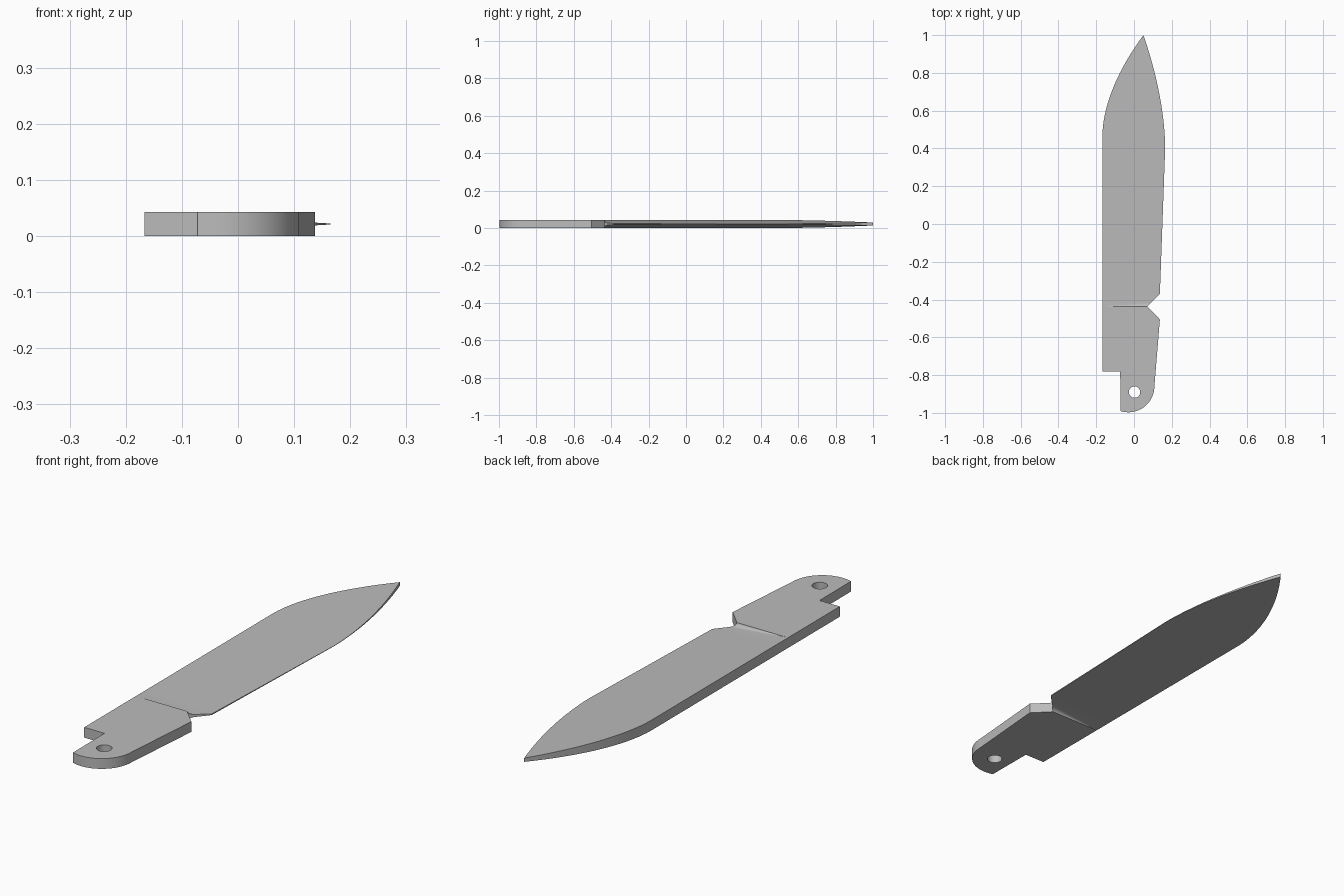
import bpy, bmesh
from math import sin, cos, pi

cube = bpy.data.objects.get("Cube")
if cube:
    bpy.data.objects.remove(cube, do_unlink=True)

HALF = 0.0215      # half of the plate thickness, also the mid height
SPINE = -0.167     # x of the straight back
NOTCH_X, NOTCH_Y = 0.07, -0.437
EDGE = 0.165       # widest x of the cutting edge

steel = bpy.data.materials.new("grey steel")
steel.use_nodes = True
COLOUR = (0.5, 0.5, 0.5, 1)
steel.diffuse_color = COLOUR
steel.node_tree.nodes["Principled BSDF"].inputs["Base Color"].default_value = COLOUR


def make_object(name, bm):
    bmesh.ops.remove_doubles(bm, verts=bm.verts, dist=0.00005)
    bmesh.ops.recalc_face_normals(bm, faces=bm.faces)
    mesh = bpy.data.meshes.new(name)
    bm.to_mesh(mesh)
    bm.free()
    mesh.materials.append(steel)
    obj = bpy.data.objects.new(name, mesh)
    bpy.context.collection.objects.link(obj)
    return obj


def shade(obj):
    bpy.ops.object.select_all(action='DESELECT')
    obj.select_set(True)
    bpy.context.view_layer.objects.active = obj
    bpy.ops.object.shade_smooth_by_angle(angle=pi / 7)


# Tang: flat outline with a rounded end, extruded
radius, cx, cy = 0.138, -0.03, -0.859
arc = [(cx + radius * cos(a), cy + radius * sin(a))
       for a in [-pi * 0.598 * i / 20 for i in range(21)]]
outline = [(SPINE, NOTCH_Y), (NOTCH_X, NOTCH_Y), (0.137, -0.505), *arc,
           (-0.073, -0.78), (SPINE, -0.78)]
bm = bmesh.new()
face = bm.faces.new([bm.verts.new((x, y, 0)) for x, y in outline])
grown = bmesh.ops.extrude_face_region(bm, geom=[face])
bmesh.ops.translate(bm, vec=(0, 0, 2 * HALF),
                    verts=[v for v in grown["geom"] if isinstance(v, bmesh.types.BMVert)])
tang = make_object("tang", bm)

# Pivot hole
bm = bmesh.new()
bmesh.ops.create_cone(bm, cap_ends=True, segments=32, radius1=0.03, radius2=0.03, depth=0.2)
bmesh.ops.translate(bm, verts=bm.verts, vec=(0.003, -0.89, HALF))
cutter = make_object("pivot_hole_cutter", bm)
cut = tang.modifiers.new("pivot hole", 'BOOLEAN')
cut.operation, cut.solver, cut.object = 'DIFFERENCE', 'EXACT', cutter
bpy.context.view_layer.objects.active = tang
bpy.ops.object.modifier_apply(modifier=cut.name)
bpy.data.objects.remove(cutter, do_unlink=True)
shade(tang)


# Blade: wedge section from the thick spine to the thin edge
def wedge(x):
    return 0.0008 + (HALF - 0.0008) * (EDGE - x) / (EDGE - SPINE)


def spine_x(y):
    return SPINE + 0.217 * max(0, (y - 0.47) / 0.53) ** 1.8


def edge_x(y):
    if y > 0.4:
        return EDGE - 0.115 * ((y - 0.4) / 0.6) ** 1.8
    return 0.137 + 0.028 * (y + 0.37) / 0.77


COLS = 10
rows = []
# Concave run-out between the tang and the ground faces
for j in range(7):
    phi = pi / 2 * (1 - j / 6)
    row = []
    for i in range(COLS + 1):
        u = i / COLS
        x = SPINE + (NOTCH_X - SPINE) * u
        t = 1.4 * (HALF - wedge(x)) * (1 - sin(phi))
        x += u * t
        h = wedge(x)
        row.append((x, NOTCH_Y + t, h + (HALF - h) * (1 - cos(phi))))
    rows.append(row)
# Main length and curved point
for y in [-0.37, 0, 0.4] + [0.4 + 0.6 * k / 24 for k in range(1, 25)]:
    a, b = spine_x(y), edge_x(y)
    xs = [a + (b - a) * i / COLS for i in range(COLS + 1)]
    rows.append([(x, y, wedge(x)) for x in xs])

bm = bmesh.new()
top, bottom = [[[bm.verts.new((x, y, HALF + side * h)) for x, y, h in row] for row in rows]
               for side in (1, -1)]
for j in range(len(rows) - 1):
    for grid in (top, bottom):
        for i in range(COLS):
            bm.faces.new((grid[j][i], grid[j][i + 1], grid[j + 1][i + 1], grid[j + 1][i]))
    for i in (0, COLS):
        bm.faces.new((top[j][i], top[j + 1][i], bottom[j + 1][i], bottom[j][i]))
blade = make_object("blade", bm)
shade(blade)
